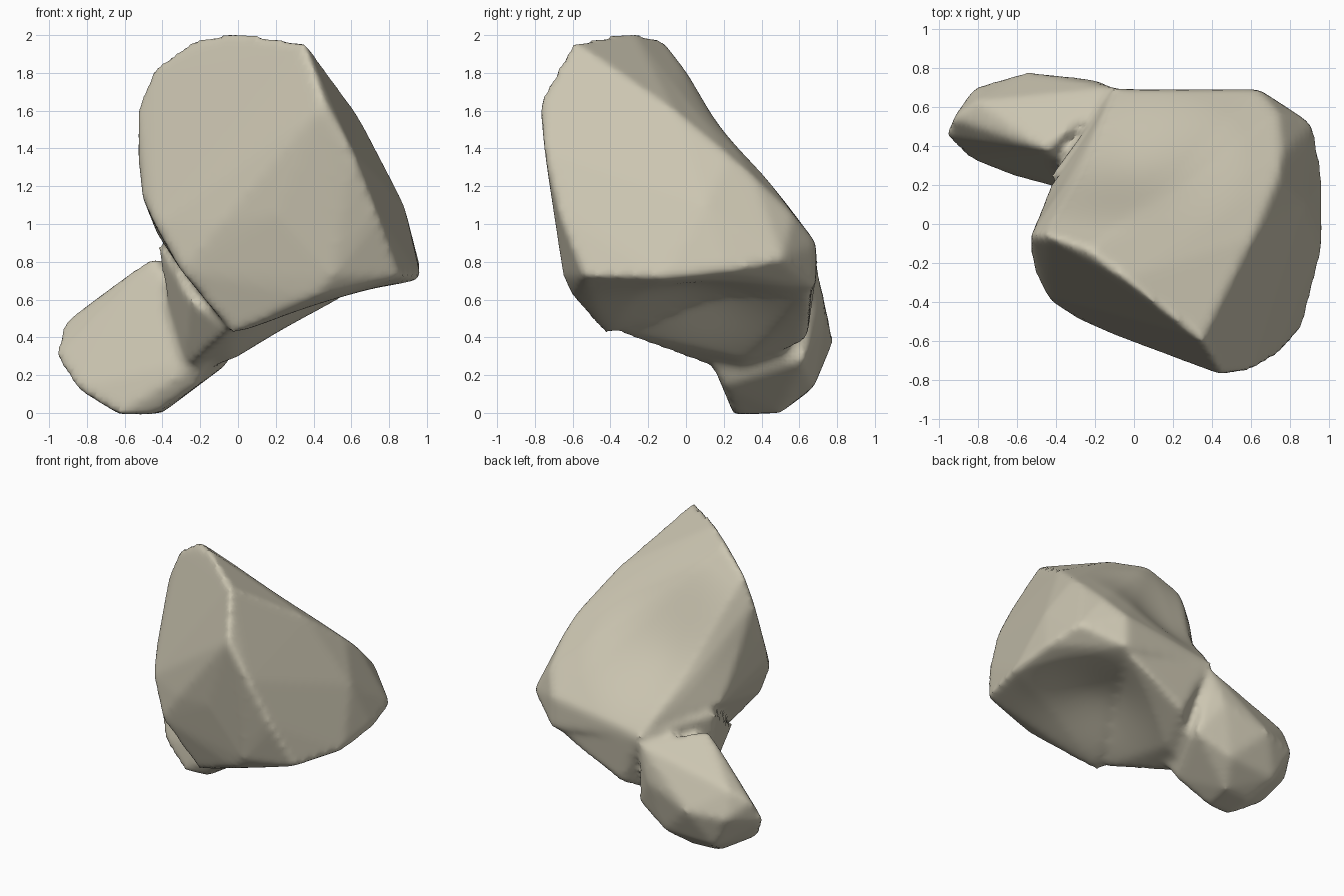
import bpy
import bmesh
from mathutils import Vector
from math import radians

if "Cube" in bpy.data.objects:
    bpy.data.objects.remove(bpy.data.objects["Cube"])

# Single pale bone colour
bone = bpy.data.materials.new("pale_bone")
bone.use_nodes = True
colour = (0.60, 0.56, 0.44, 1)
bone.diffuse_color = colour
bone.node_tree.nodes["Principled BSDF"].inputs["Base Color"].default_value = colour


def hull(name, points):
    """Closed convex lump spanning the given corner points."""
    bm = bmesh.new()
    for p in points:
        bm.verts.new(p)
    bmesh.ops.convex_hull(bm, input=bm.verts)
    spare = [v for v in bm.verts if not v.link_faces]
    bmesh.ops.delete(bm, geom=spare, context='VERTS')
    bmesh.ops.recalc_face_normals(bm, faces=bm.faces)
    mesh = bpy.data.meshes.new(name)
    bm.to_mesh(mesh)
    bm.free()
    obj = bpy.data.objects.new(name, mesh)
    bpy.context.collection.objects.link(obj)
    mesh.materials.append(bone)
    return obj


# Wedge-shaped head: crest, front ridge, front bulge, left rim, base rim, back slope
crest = [(.35, -.6, 1.97), (-.05, -.28, 2.02), (-.24, -.13, 1.98),
         (-.45, -.06, 1.83), (-.53, -.06, 1.64)]
ridge = [(.46, -.78, 1.65), (.61, -.75, 1.38), (.74, -.67, 1.05), (.86, -.54, .72)]
bulge = [(-.1, -.57, 1.0), (.2, -.65, 1.05), (.5, -.65, .72), (.4, -.6, .61)]
left_rim = [(-.53, -.13, 1.35), (-.51, -.25, 1.15), (-.44, -.39, 1), (-.3, -.48, .75),
            (-.03, -.43, .42)]
base_rim = [(.25, -.54, .55), (.97, -.12, .71), (.97, .22, .75), (.92, .51, .81),
            (.64, .69, .66)]
back = [(.64, .69, .9), (.74, .57, 1.05), (.76, .36, 1.25), (.74, .23, 1.36),
        (.62, -.06, 1.6), (.88, .1, 1.1), (-.1, .69, .8), (-.43, .2, .95)]
head = hull("bone_head", crest + ridge + bulge + left_rim + base_rim + back)

# Neck that carries the base of the head into the arm
neck = hull("neck", [(-.43, .25, .9), (-.1, .7, .8), (-.25, -.2, .6),
                     (-.05, -.38, .43), (-.1, .02, .34), (-.03, .32, .28),
                     (.22, .5, .52), (.1, .64, .38), (-.3, .25, .2), (.6, .66, .64)])

# Blunt arm reaching down and outward
arm = hull("arm", [(-.45, .38, .83), (-.6, .53, .69), (-.8, .63, .56), (-.93, .54, .47),
                   (-.97, .45, .3), (-.86, .34, .13), (-.63, .25, -.01),
                   (-.45, .26, -.01), (-.4, .5, 0), (-.62, .48, 0), (-.22, .2, .14),
                   (-.55, .78, .38), (-.82, .7, .36), (-.2, .74, .5), (-.3, .68, .14),
                   (-.7, .66, .12), (-.04, .62, .27), (-.1, .7, .75), (-.15, .12, .3)])

# Fuse the lumps into one skin and soften it
for part in (neck, arm):
    union = head.modifiers.new("join_" + part.name, 'BOOLEAN')
    union.operation = 'UNION'
    union.object = part
remesh = head.modifiers.new("skin", 'REMESH')
remesh.mode = 'VOXEL'
remesh.voxel_size = 0.025
soften = head.modifiers.new("soften", 'SMOOTH')
soften.factor = 0.5
soften.iterations = 8

bpy.context.view_layer.update()
graph = bpy.context.evaluated_depsgraph_get()
skin = bpy.data.meshes.new_from_object(head.evaluated_get(graph))
head.modifiers.clear()
head.data = skin
skin.materials.clear()
skin.materials.append(bone)
for part in (neck, arm):
    bpy.data.objects.remove(part)

# Shallow hollows in the underside and the back slope
bm = bmesh.new()
bm.from_mesh(skin)
bm.normal_update()
for centre, push, radius in ((Vector((.4, .05, .6)), Vector((0, 0, .09)), .6),
                             (Vector((-.05, .3, 1.3)), Vector((.02, -.05, -.06)), .65)):
    inward = push.normalized()
    for v in bm.verts:
        t = max(0, 1 - (v.co - centre).length / radius)
        facing = max(0, -v.normal.dot(inward))
        v.co += push * t * t * (3 - 2 * t) * min(1, facing * 1.5)
bm.to_mesh(skin)
bm.free()

# Smooth shading that keeps hard edges
bpy.ops.object.select_all(action='DESELECT')
head.select_set(True)
bpy.context.view_layer.objects.active = head
bpy.ops.object.shade_smooth_by_angle(angle=radians(60))
